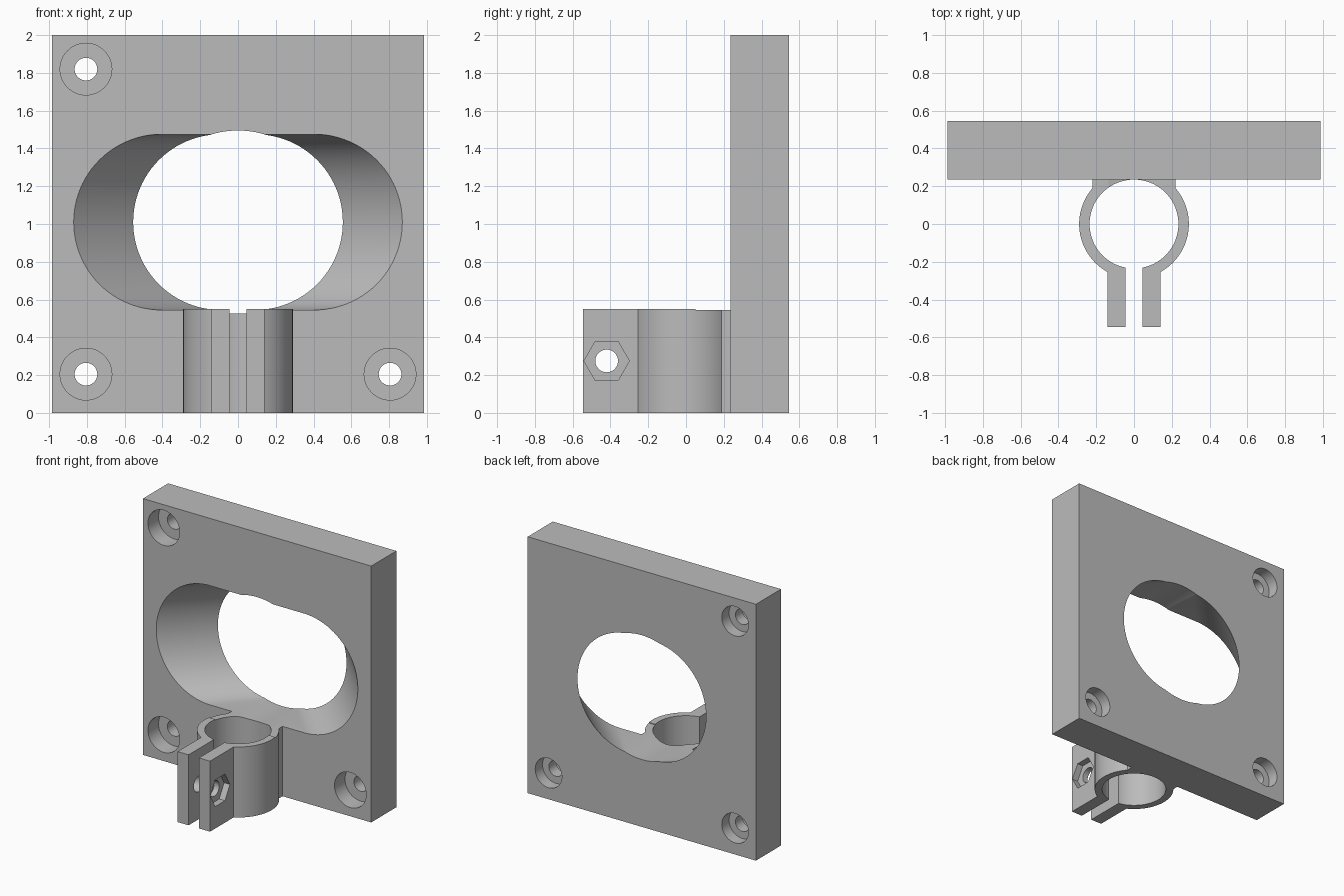
import bpy, bmesh
from math import sin, cos, pi, sqrt, asin

cube = bpy.data.objects.get("Cube")
if cube:
    bpy.data.objects.remove(cube, do_unlink=True)

grey = bpy.data.materials.new("plain grey")
grey.use_nodes = True
grey.diffuse_color = (0.5, 0.5, 0.5, 1)
grey.node_tree.nodes["Principled BSDF"].inputs["Base Color"].default_value = (0.5, 0.5, 0.5, 1)

PLACE = {"x": lambda u, v, w: (w, u, v),
         "y": lambda u, v, w: (u, w, v),
         "z": lambda u, v, w: (u, v, w)}


def loft(name, axis, start, end, first, last):
    """Solid between two matching outlines placed along an axis."""
    bm = bmesh.new()
    a = [bm.verts.new(PLACE[axis](u, v, start)) for u, v in first]
    b = [bm.verts.new(PLACE[axis](u, v, end)) for u, v in last]
    bm.faces.new(a)
    bm.faces.new(b)
    for i in range(len(a)):
        j = (i + 1) % len(a)
        bm.faces.new((a[i], a[j], b[j], b[i]))
    bmesh.ops.recalc_face_normals(bm, faces=bm.faces)
    mesh = bpy.data.meshes.new(name)
    bm.to_mesh(mesh)
    bm.free()
    mesh.materials.append(grey)
    ob = bpy.data.objects.new(name, mesh)
    bpy.context.collection.objects.link(ob)
    return ob


def prism(name, axis, start, end, pts):
    return loft(name, axis, start, end, pts, pts)


def arc(u, v, r, a0, a1, n):
    return [(u + r * cos(a0 + (a1 - a0) * i / n), v + r * sin(a0 + (a1 - a0) * i / n))
            for i in range(n + 1)]


def circle(u, v, r, n=64):
    return arc(u, v, r, 0, 2 * pi, n)[:-1]


def rect(u0, u1, v0, v1):
    return [(u0, v0), (u1, v0), (u1, v1), (u0, v1)]


def combine(ob, tool, operation="DIFFERENCE"):
    tool.hide_render = True
    mod = ob.modifiers.new("combine", "BOOLEAN")
    mod.operation, mod.solver, mod.object = operation, "EXACT", tool
    bpy.context.view_layer.objects.active = ob
    bpy.ops.object.modifier_apply(modifier=mod.name)
    bpy.data.objects.remove(tool, do_unlink=True)


FRONT, BACK, MID = 0.235, 0.545, 1.01

# Split clamp: ring outline with two ears and a web into the plate
R, EAR, WEB = 0.29, 0.14, 0.22
half = [(EAR, -0.545)] + arc(0, 0, R, -pi / 2 + asin(EAR / R), pi / 2 - asin(WEB / R), 36)
half.append((WEB, FRONT + 0.03))
clamp = prism("clamp", "z", 0, 0.55, half + [(-x, y) for x, y in reversed(half)])
combine(clamp, prism("bore", "z", -0.1, 0.7, circle(0, 0, 0.235, 96)))
combine(clamp, prism("slot", "z", -0.1, 0.7, rect(-0.045, 0.045, -0.7, -0.1)))

# Pinch bolt hole with a nut pocket on the left ear
combine(clamp, prism("bolt_hole", "x", -0.3, 0.3, circle(-0.42, 0.275, 0.06, 40)))
combine(clamp, prism("nut_pocket", "x", 0.09, 0.3, circle(-0.42, 0.275, 0.12, 6)))

# Square mounting plate joined with the clamp
bracket = prism("mounting_bracket", "y", FRONT, BACK, rect(-0.985, 0.985, 0, 2))
combine(bracket, clamp, "UNION")


# Wide opening that narrows towards the back, plus a straight round bore
def stadium(y):
    c = 0.405 - (y - FRONT) * 1.016
    return (arc(c, MID, 0.465, -pi / 2, pi / 2, 48)
            + arc(-c, MID, 0.465, pi / 2, 3 * pi / 2, 48))


near, far = 0.05, 0.6
combine(bracket, loft("opening", "y", near, far, stadium(near), stadium(far)))
combine(bracket, prism("centre_bore", "y", near, far, circle(0, MID, 0.485, 128)))

# Three screw holes, counterbored from both sides
for x, z in ((-0.805, 1.82), (-0.805, 0.205), (0.805, 0.205)):
    for start, end, r in ((0.1, 0.7, 0.06), (0.1, FRONT + 0.13, 0.137), (BACK - 0.09, 0.7, 0.115)):
        combine(bracket, prism("screw_hole", "y", start, end, circle(x, z, r, 48)))

# Smooth curved walls, sharp edges kept
bpy.ops.object.select_all(action="DESELECT")
bracket.select_set(True)
bpy.context.view_layer.objects.active = bracket
bpy.ops.object.shade_smooth_by_angle(angle=pi / 7)
